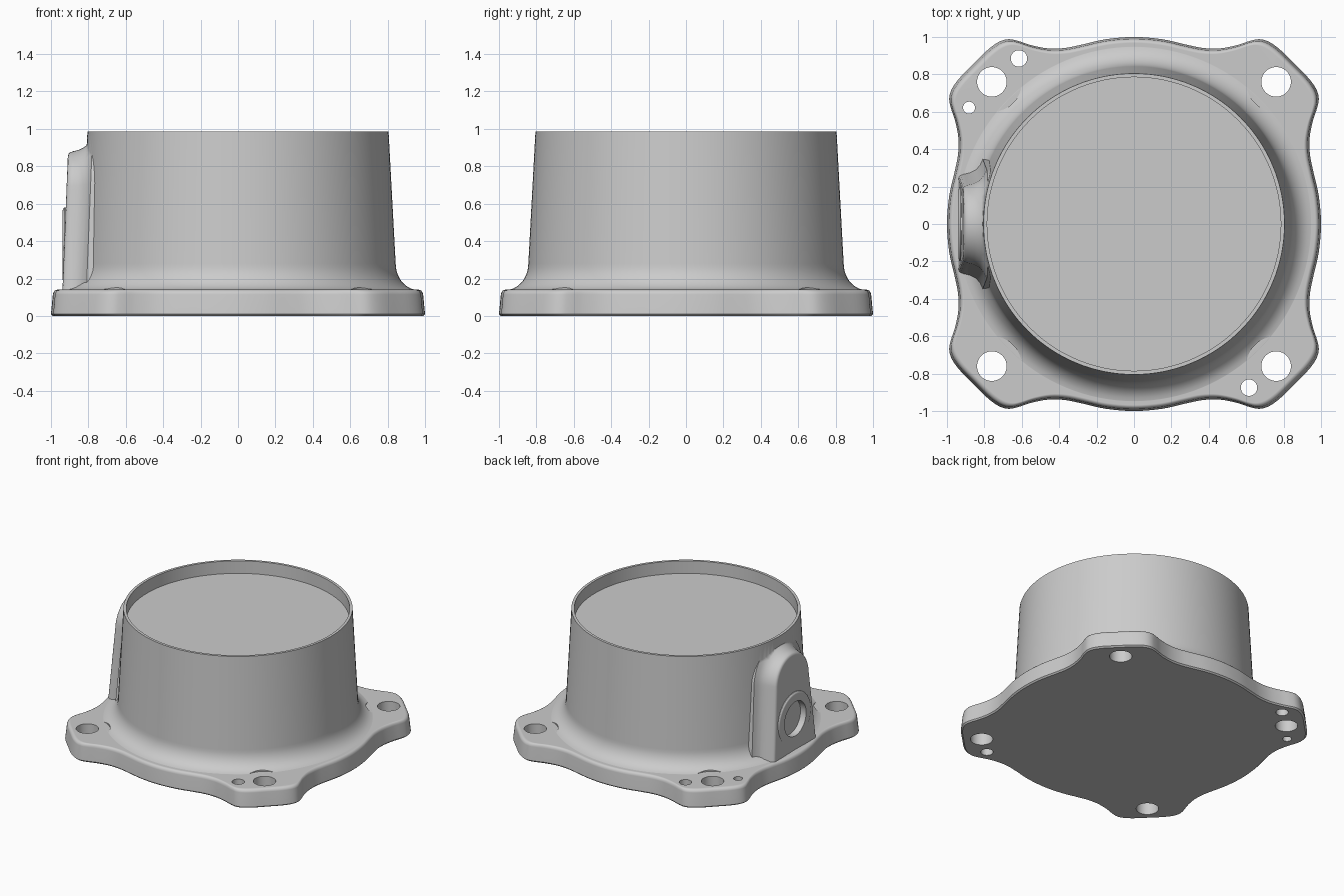
import bpy, bmesh, math
from mathutils import Vector

if "Cube" in bpy.data.objects:
    bpy.data.objects.remove(bpy.data.objects["Cube"])

metal = bpy.data.materials.new("light_grey_metal")
metal.use_nodes = True
metal.diffuse_color = (0.6, 0.6, 0.6, 1)
metal.node_tree.nodes["Principled BSDF"].inputs["Base Color"].default_value = (0.6, 0.6, 0.6, 1)


def loft(name, rings):
    """Closed solid skinned through rings of equal point count."""
    bm = bmesh.new()
    vr = [[bm.verts.new(p) for p in ring] for ring in rings]
    n = len(vr[0])
    for a, b in zip(vr, vr[1:]):
        for i in range(n):
            j = (i + 1) % n
            bm.faces.new((a[i], a[j], b[j], b[i]))
    bm.faces.new(vr[0])
    bm.faces.new(vr[-1])
    bmesh.ops.recalc_face_normals(bm, faces=bm.faces[:])
    me = bpy.data.meshes.new(name)
    bm.to_mesh(me)
    bm.free()
    me.materials.append(metal)
    ob = bpy.data.objects.new(name, me)
    bpy.context.collection.objects.link(ob)
    return ob


def turned(name, profile, center=(0, 0), axis="z", n=48):
    """Solid of revolution; profile holds (radius, position along axis)."""
    rings = []
    for r, h in profile:
        ring = []
        for i in range(n):
            t = 2 * math.pi * i / n
            u, v = center[0] + r * math.cos(t), center[1] + r * math.sin(t)
            ring.append((u, v, h) if axis == "z" else (h, u, v))
        rings.append(ring)
    return loft(name, rings)


def combine(target, tool, operation):
    mod = target.modifiers.new("combine", "BOOLEAN")
    mod.operation = operation
    mod.solver = "EXACT"
    mod.object = tool
    bpy.context.view_layer.objects.active = target
    bpy.ops.object.modifier_apply(modifier=mod.name)
    bpy.data.objects.remove(tool)


# Flange outline: one octant, mirrored on the diagonal and turned four times
octant = [(0, 1), (.15, .988), (.28, .959), (.37, .941), (.46, .939), (.55, .956),
          (.62, .979), (.67, .988), (.72, .975), (.78, .933)]
quarter = octant + [(.857, .857)] + [(y, x) for x, y in reversed(octant[1:])]
knots = []
for k in range(4):
    knots += quarter
    quarter = [(y, -x) for x, y in quarter]
outline = []
m = len(knots)
for i in range(m):
    p0, p1, p2, p3 = (Vector(knots[(i + d) % m]) for d in (-1, 0, 1, 2))
    for s in range(4):
        t = s / 4
        outline.append(0.5 * (2 * p1 + (p2 - p0) * t + (2 * p0 - 5 * p1 + 4 * p2 - p3) * t * t
                              + (3 * p1 - p0 - 3 * p2 + p3) * t ** 3))

# Drafted flange plate with rounded top edge
flange = [(0, .99), (.01, 1), (.115, .99), (.127, .986), (.136, .979), (.14, .968)]
housing = loft("housing", [[(p.x * s, p.y * s, z) for p in outline] for z, s in flange])

# Tapered round body with a flared foot
profile = [(.805, .987), (.843, .28)]
for i in range(1, 11):
    t = math.pi / 2 * i / 10
    profile.append((.965 - .122 * math.cos(t), .28 - .1415 * math.sin(t)))
profile.append((.965, .05))
combine(housing, turned("body", profile, n=128), "UNION")


# Arched side pad, flared where it meets the body and slightly tilted
def arch(x, o):
    pts = [(-.275 - o, .05)]
    for i in range(25):
        t = math.pi * (1 - i / 24)
        pts.append(((.21 + o) * math.cos(t), .67 + (.21 + o) * math.sin(t)))
    pts.append((.275 + o, .05))
    return [(x + .04 * (z - .65), y, z) for y, z in pts]


pad = [(-.70, .085), (-.79, .085), (-.803, .055), (-.825, .027), (-.86, .008),
       (-.892, 0), (-.907, -.006), (-.915, -.014), (-.918, -.027)]
combine(housing, loft("side_pad", [arch(x, o) for x, o in pad]), "UNION")

# Raised ring and shallow port on the pad
ring = [(.2, -.88), (.2, -.927), (.195, -.934), (.185, -.938)]
combine(housing, turned("port_ring", ring, (0, .38), "x"), "UNION")
combine(housing, turned("port_cut", [(.132, -.89), (.132, -1.1)], (0, .38), "x"), "DIFFERENCE")

# Shallow cavity in the top
combine(housing, turned("cavity_cut", [(.785, .89), (.785, 1.2)], n=128), "DIFFERENCE")

# Corner bolt holes with spot faces cut into the foot
for sx in (-1, 1):
    for sy in (-1, 1):
        c = (.76 * sx, .76 * sy)
        combine(housing, turned("spot_cut", [(.16, .1405), (.16, .4)], c), "DIFFERENCE")
        combine(housing, turned("bolt_cut", [(.079, -.1), (.079, .4)], c), "DIFFERENCE")

# Small dowel holes
for x, y, r in ((-.615, .885, .044), (-.882, .622, .032), (.615, -.875, .044)):
    combine(housing, turned("dowel_cut", [(r, -.1), (r, .4)], (x, y), n=32), "DIFFERENCE")

# Smooth shading with sharp edges kept
bpy.ops.object.select_all(action="DESELECT")
housing.select_set(True)
bpy.context.view_layer.objects.active = housing
bpy.ops.object.shade_smooth_by_angle(angle=math.radians(35))
wn = housing.modifiers.new("even_shading", "WEIGHTED_NORMAL")
wn.keep_sharp = True
